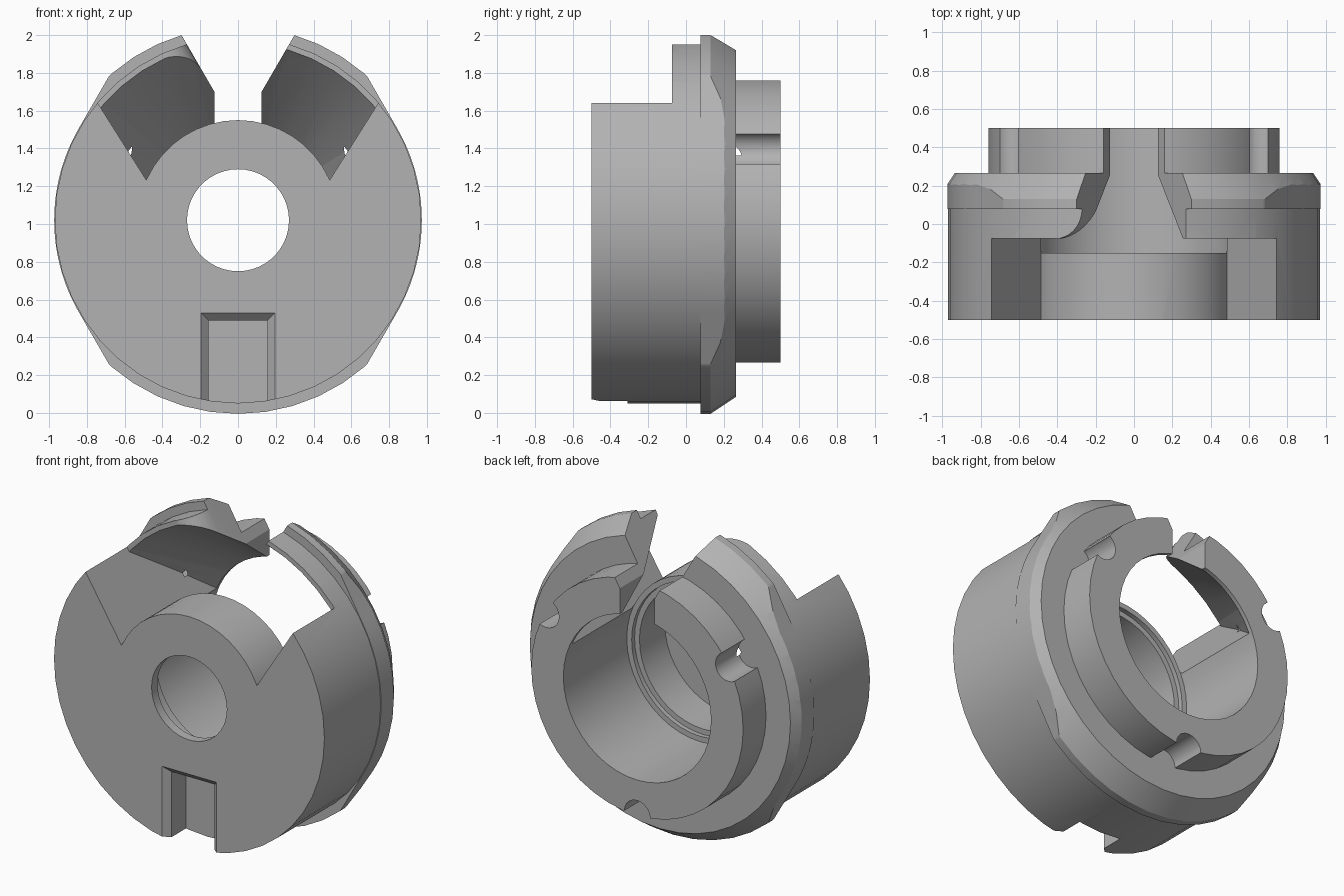
import bpy, bmesh, math
from mathutils import Vector

AXIS_Z = 1.02
SEGMENTS = 44

cube = bpy.data.objects.get("Cube")
if cube:
    bpy.data.objects.remove(cube, do_unlink=True)

grey = bpy.data.materials.new("plain_grey")
grey.use_nodes = True
grey.diffuse_color = (0.45, 0.45, 0.45, 1)
grey.node_tree.nodes["Principled BSDF"].inputs["Base Color"].default_value = (0.45, 0.45, 0.45, 1)


def finish(bm, name):
    bmesh.ops.recalc_face_normals(bm, faces=bm.faces)
    mesh = bpy.data.meshes.new(name)
    bm.to_mesh(mesh)
    bm.free()
    mesh.materials.append(grey)
    obj = bpy.data.objects.new(name, mesh)
    bpy.context.collection.objects.link(obj)
    return obj


def lathe(name, profile):
    """Revolve a closed (radius, y) outline about the horizontal axis."""
    bm = bmesh.new()
    rings = []
    for i in range(SEGMENTS):
        a = math.tau * i / SEGMENTS
        rings.append([bm.verts.new((r * math.cos(a), y, AXIS_Z + r * math.sin(a))) for r, y in profile])
    n = len(profile)
    for i in range(SEGMENTS):
        a, b = rings[i], rings[(i + 1) % SEGMENTS]
        for j in range(n):
            k = (j + 1) % n
            bm.faces.new((a[j], a[k], b[k], b[j]))
    return finish(bm, name)


def loft(name, start, end):
    """Solid between two matching outlines."""
    bm = bmesh.new()
    a = [bm.verts.new(p) for p in start]
    b = [bm.verts.new(p) for p in end]
    bm.faces.new(a)
    bm.faces.new(b)
    for i in range(len(a)):
        j = (i + 1) % len(a)
        bm.faces.new((a[i], a[j], b[j], b[i]))
    return finish(bm, name)


def prism(name, outline, y0, y1):
    """Extrude an (x, z) outline along y."""
    return loft(name, [(x, y0, z) for x, z in outline], [(x, y1, z) for x, z in outline])


def mirrored(points):
    return points + [(-x, z) for x, z in reversed(points)]


def combine(target, tool, operation="DIFFERENCE"):
    mod = target.modifiers.new("cut", "BOOLEAN")
    mod.operation = operation
    mod.solver = "EXACT"
    mod.object = tool
    bpy.context.view_layer.objects.active = target
    bpy.ops.object.modifier_apply(modifier=mod.name)
    bpy.data.objects.remove(tool, do_unlink=True)


# Turned housing: drum, chamfered flange, rear ring, stepped bore
housing = lathe("housing", [
    (0.27, -0.5), (0.97, -0.5), (0.97, 0.077), (1.025, 0.077), (1.025, 0.13),
    (0.935, 0.265), (0.76, 0.265), (0.76, 0.5), (0.53, 0.5), (0.53, -0.15),
    (0.495, -0.15), (0.495, -0.18), (0.46, -0.18), (0.46, -0.44), (0.27, -0.44)])

# Flats that trim the flange down to the drum on both sides
outline = []
for i in range(180):
    a = math.tau * i / 180
    tilt = math.atan2(abs(math.sin(a)), abs(math.cos(a)))
    r = 0.973
    if tilt > math.radians(30):
        r = min(1.04, r / math.cos(tilt - math.radians(30)))
    if tilt > math.radians(60):
        r = 1.04
    outline.append((r * math.cos(a), AXIS_Z + r * math.sin(a)))
combine(housing, prism("flange_flats", outline, -0.7, 0.7), "INTERSECT")

# Front sector opening around the hub, ending in a conical wall
opening = lathe("sector_opening", [
    (0.53, -0.6), (1.3, -0.6), (1.3, -0.075), (0.94, -0.075),
    (0.51, 0.5), (0.5, 0.5), (0.5, -0.14), (0.53, -0.14)])
sector = prism("sector_limits", mirrored([(0.35, 1.02), (0.49, 1.24), (0.73, 1.62), (1.1, 2.206), (1.1, 2.6)]), -0.8, 0.8)
combine(opening, sector, "INTERSECT")
combine(housing, opening)

# Flared slot through the top
combine(housing, prism("top_slot", mirrored([(0.125, 1.1), (0.125, 1.7), (0.415, 2.2)]), -0.14, 0.7))

# Rounded front corners beside the slot
for side in (-1, 1):
    corner = [(-0.1, 0.08), (-0.1, -0.12), (0.17, -0.12)]
    for i in range(9):
        a = math.radians(90) * i / 8
        corner.append((0.17 - 0.17 * math.sin(a), 0.08 - 0.157 * math.cos(a)))
    low = [(side * (x + 0.125), y, 1.7) for x, y in corner]
    high = [Vector(p) + Vector((side * 0.29, 0, 0.5)) for p in low]
    combine(housing, loft("slot_corner", low, high))

# Three round notches in the rear ring
for angle in (30, 150, 270):
    a = math.radians(angle)
    cx, cz = 0.755 * math.cos(a), AXIS_Z + 0.755 * math.sin(a)
    circle = [(cx + 0.093 * math.cos(math.tau * i / 20), cz + 0.093 * math.sin(math.tau * i / 20))
              for i in range(20)]
    combine(housing, prism("ring_notch", circle, 0.265, 0.6))


# Keyway at the bottom front, with a chamfered rim
def key_outline(half, top, y):
    return [(-half, y, -0.2), (half, y, -0.2), (half, y, top), (-half, y, top)]


combine(housing, loft("keyway", key_outline(0.155, 0.488, -0.6), key_outline(0.155, 0.488, -0.31)))
combine(housing, loft("keyway_rim", key_outline(0.215, 0.548, -0.52), key_outline(0.155, 0.488, -0.46)))

# Shading
bpy.ops.object.select_all(action="DESELECT")
housing.select_set(True)
bpy.context.view_layer.objects.active = housing
bpy.ops.object.shade_smooth_by_angle(angle=math.radians(25))
